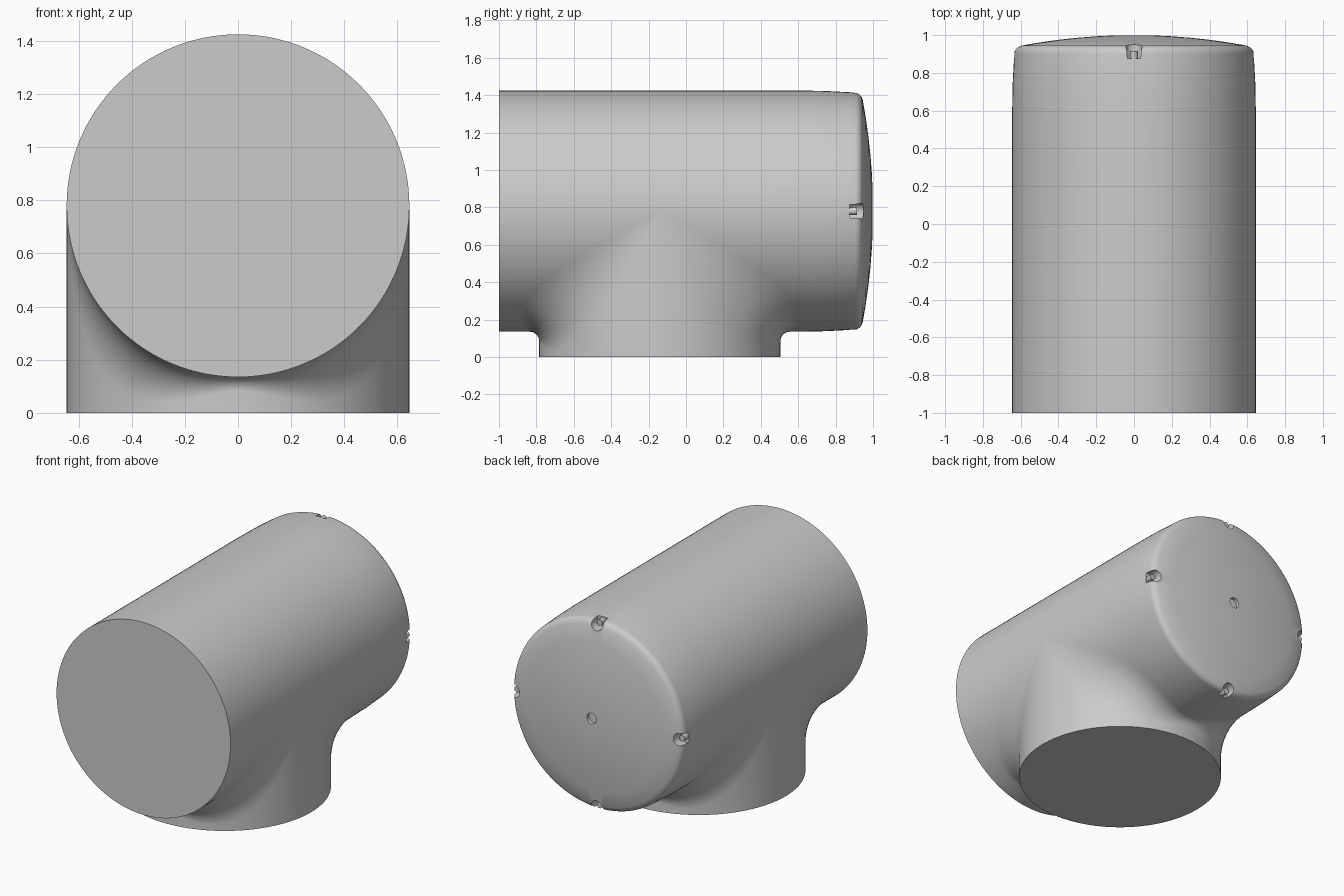
import bpy
import bmesh
from math import sin, cos, pi, radians
from mathutils import Vector, Matrix

if "Cube" in bpy.data.objects:
    bpy.data.objects.remove(bpy.data.objects["Cube"], do_unlink=True)

R = 0.645        # radius of both pipes
AXIS_Z = 0.78    # height of the main axis
BRANCH_Y = -0.14
SEG = 128

grey = bpy.data.materials.new("light grey")
grey.use_nodes = True
colour = (0.6, 0.6, 0.6, 1)
grey.diffuse_color = colour
grey.node_tree.nodes["Principled BSDF"].inputs["Base Color"].default_value = colour


def make_object(name, bm):
    bmesh.ops.remove_doubles(bm, verts=bm.verts, dist=0.0001)
    bmesh.ops.recalc_face_normals(bm, faces=bm.faces)
    mesh = bpy.data.meshes.new(name)
    bm.to_mesh(mesh)
    bm.free()
    mesh.materials.append(grey)
    obj = bpy.data.objects.new(name, mesh)
    bpy.context.collection.objects.link(obj)
    return obj


def select(obj):
    bpy.ops.object.select_all(action="DESELECT")
    obj.select_set(True)
    bpy.context.view_layer.objects.active = obj


def bridge(bm, rings):
    for a, b in zip(rings, rings[1:]):
        for i in range(SEG):
            j = (i + 1) % SEG
            bm.faces.new((a[i], a[j], b[j], b[i]))


def rod(bm, x, z, y0, y1, radius, sides=32):
    """Cylinder along y."""
    place = Matrix.Translation((x, (y0 + y1) / 2, z)) @ Matrix.Rotation(pi / 2, 4, "X")
    bmesh.ops.create_cone(bm, cap_ends=True, segments=sides, radius1=radius,
                          radius2=radius, depth=y1 - y0, matrix=place)


# Main pipe: flat front, slight taper, rounded rim and domed back
profile = [(-1, R), (0.6, R), (0.75, 0.642), (0.9, 0.634)]
profile += [(0.9 + 0.043 * sin(a), 0.594 + 0.04 * cos(a))
            for a in (radians(d) for d in range(15, 80, 15))]
profile += [(1 - 0.056 * (r / 0.6) ** 2, r) for r in (0.6, 0.5, 0.4, 0.3, 0.2, 0.1)]
bm = bmesh.new()
rings = [[bm.verts.new((r * cos(2 * pi * i / SEG), y, AXIS_Z + r * sin(2 * pi * i / SEG)))
          for i in range(SEG)] for y, r in profile]
bridge(bm, rings)
bm.faces.new(rings[0])
bm.faces.new(rings[-1])
main_pipe = make_object("main_pipe", bm)

# Rim notches and the centre dimple
spots = [(0.612 * cos(k * pi / 2), AXIS_Z + 0.612 * sin(k * pi / 2)) for k in range(4)]
bm = bmesh.new()
for x, z in spots:
    rod(bm, x, z, 0.875, 1.1, 0.042)
rod(bm, 0, AXIS_Z, 0.975, 1.1, 0.036)
cutter = make_object("notch_cutter", bm)
cutter.hide_render = True
select(main_pipe)
cut = main_pipe.modifiers.new("notches", "BOOLEAN")
cut.operation = "DIFFERENCE"
cut.solver = "EXACT"
cut.object = cutter
bpy.ops.object.modifier_apply(modifier=cut.name)
bpy.data.objects.remove(cutter, do_unlink=True)

# Small screws seated in the notches
bm = bmesh.new()
for x, z in spots:
    rod(bm, x, z, 0.87, 0.915, 0.02, 20)
screws = make_object("notch_screws", bm)

# Branch pipe, with a fillet that widens towards the sides
STEPS = 12
bm = bmesh.new()
rings = [[] for _ in range(STEPS + 2)]
for i in range(SEG):
    t = 2 * pi * i / SEG
    c, s = cos(t), abs(sin(t))
    side = 1 if sin(t) >= 0 else -1
    r = 0.05 + 0.48 * abs(c) ** 1.6
    centre = Vector(((R + r) * c, (R + r) * s, -(R + r) * s))
    to_branch = Vector((-c, -s, 0))
    to_main = Vector((-c, 0, s))
    points = []
    for k in range(STEPS + 1):
        direction = to_branch.lerp(to_main, k / STEPS)
        points.append(centre + r * direction.normalized())
    points.insert(0, Vector((R * c, R * s, -AXIS_Z)))
    for ring, p in zip(rings, points):
        ring.append(bm.verts.new((p.x, BRANCH_Y + side * p.y, AXIS_Z + p.z)))
bridge(bm, rings)
bm.faces.new(rings[0])
branch_pipe = make_object("branch_pipe", bm)

for obj in (main_pipe, screws, branch_pipe):
    select(obj)
    bpy.ops.object.shade_smooth_by_angle(angle=radians(35))
